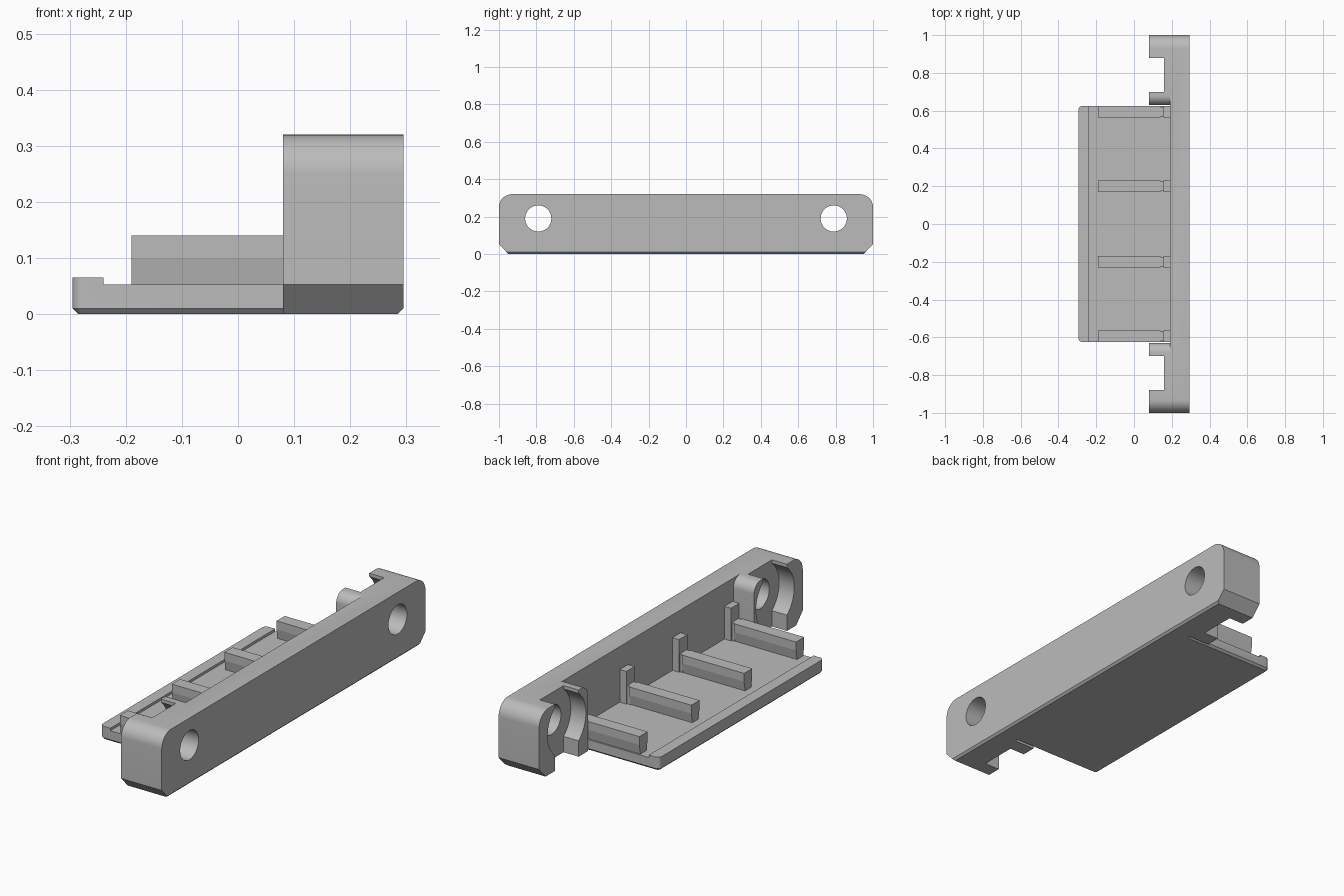
import bpy, bmesh
from math import sin, cos, pi, asin

cube = bpy.data.objects.get("Cube")
if cube:
    bpy.data.objects.remove(cube)

grey = bpy.data.materials.new("plain grey")
grey.use_nodes = True
grey.diffuse_color = (0.5, 0.5, 0.5, 1)
grey.node_tree.nodes["Principled BSDF"].inputs["Base Color"].default_value = (0.5, 0.5, 0.5, 1)

HALF, BACK, FRONT, WALL = 1.0, 0.08, 0.295, 0.19
HEIGHT, FLOOR, TRAY = 0.32, 0.053, 0.625
HOLE_Y, HOLE_Z = 0.79, 0.19


def arc(cy, cz, r, start, end, steps=10):
    return [(cy + r * cos(start + (end - start) * i / steps),
             cz + r * sin(start + (end - start) * i / steps)) for i in range(steps + 1)]


def prism(name, points, axis, low, high, bevel=None):
    """Extrude an outline: axis 'x' takes (y, z) points, axis 'y' takes (x, z) points."""
    bm = bmesh.new()
    place = (lambda a, b, d: (d, a, b)) if axis == "x" else (lambda a, b, d: (a, d, b))
    face = bm.faces.new([bm.verts.new(place(a, b, low)) for a, b in points])
    ext = bmesh.ops.extrude_face_region(bm, geom=[face])
    moved = [v for v in ext["geom"] if isinstance(v, bmesh.types.BMVert)]
    shift = (high - low, 0, 0) if axis == "x" else (0, high - low, 0)
    bmesh.ops.translate(bm, verts=moved, vec=shift)
    bmesh.ops.recalc_face_normals(bm, faces=bm.faces)
    for test, width, segments in bevel or []:
        edges = [e for e in bm.edges if test(*[v.co for v in e.verts])]
        bmesh.ops.bevel(bm, geom=edges, offset=width, segments=segments,
                        profile=0.5, affect="EDGES")
    mesh = bpy.data.meshes.new(name)
    bm.to_mesh(mesh)
    bm.free()
    mesh.materials.append(grey)
    obj = bpy.data.objects.new(name, mesh)
    bpy.context.collection.objects.link(obj)
    return obj


def cut(target, cutter):
    mod = target.modifiers.new("cut", "BOOLEAN")
    mod.operation, mod.solver, mod.object = "DIFFERENCE", "EXACT", cutter
    bpy.context.view_layer.objects.active = target
    bpy.ops.object.modifier_apply(modifier=mod.name)
    bpy.data.objects.remove(cutter)


def smooth(obj):
    bpy.ops.object.select_all(action="DESELECT")
    obj.select_set(True)
    bpy.context.view_layer.objects.active = obj
    bpy.ops.object.shade_smooth_by_angle(angle=0.5)


# Face plate with rounded top corners and chamfered bottom ends
R = 0.07
outline = [(-0.95, 0), (0.95, 0), (HALF, 0.053)]
outline += arc(HALF - R, HEIGHT - R, R, 0, pi / 2)
outline += arc(R - HALF, HEIGHT - R, R, pi / 2, pi) + [(-HALF, 0.053)]
plate = prism("face_plate", outline, "x", BACK, FRONT, [
    (lambda a, b: a.z < 0.001 and b.z < 0.001 and a.x > 0.29 and b.x > 0.29, 0.01, 1)])

# Hollow behind the plate, leaving an ear with a rounded inner edge at each end
r = 0.05
inner = 0.63
hollow = [(-inner, -0.1), (inner, -0.1)]
hollow += arc(inner + r, HEIGHT - r, r, pi, pi / 2) + [(inner + r, 0.4), (-inner - r, 0.4)]
hollow += arc(-inner - r, HEIGHT - r, r, pi / 2, 0)
cut(plate, prism("hollow_cutter", hollow, "x", -0.1, WALL))

# Bolt holes and round pockets open above and below
POCKET, SLOT = 0.145, 0.09
turn = asin(SLOT / POCKET)
for side in (-1, 1):
    cy = side * HOLE_Y
    pocket = [(cy - SLOT, -0.1), (cy + SLOT, -0.1)]
    pocket += arc(cy, HOLE_Z, POCKET, turn - pi / 2, pi / 2 - turn, 16)
    pocket += [(cy + SLOT, 0.4), (cy - SLOT, 0.4)]
    pocket += arc(cy, HOLE_Z, POCKET, pi / 2 + turn, 3 * pi / 2 - turn, 16)
    cut(plate, prism("pocket_cutter", pocket, "x", 0, 0.16))
    hole = arc(cy, HOLE_Z, 0.07, 0, 2 * pi, 40)[:-1]
    cut(plate, prism("hole_cutter", hole, "x", 0, 0.4))
smooth(plate)

# Tray floor with a low lip, rounded corners and a chamfered underside
tray = prism("tray", [(-FRONT, 0), (-FRONT, 0.065), (-0.24, 0.065), (-0.24, FLOOR),
                      (WALL, FLOOR), (WALL, 0)], "y", -TRAY, TRAY, [
    (lambda a, b: a.x < -0.29 and b.x < -0.29 and abs(a.z - b.z) > 0.05, 0.022, 5),
    (lambda a, b: a.z < 0.001 and b.z < 0.001 and min(a.x, b.x) < WALL - 0.01, 0.01, 1)])
smooth(tray)

# Ribs with a slightly undercut foot, each ending in a taller post at the plate
for i, y in enumerate((-0.594, -0.2, 0.2, 0.594)):
    w, foot = 0.031, 0.023
    section = [(y - foot, FLOOR), (y + foot, FLOOR), (y + w, 0.1), (y + w, 0.14),
               (y - w, 0.14), (y - w, 0.1)]
    prism(f"rib_{i + 1}", section, "x", -0.19, 0.14)
    for name, half, top, x0, x1 in (("rib_neck", 0.025, 0.14, 0.14, 0.155),
                                    ("post", w, 0.21, 0.155, WALL)):
        prism(f"{name}_{i + 1}", [(y - half, FLOOR), (y + half, FLOOR),
                                  (y + half, top), (y - half, top)], "x", x0, x1)
